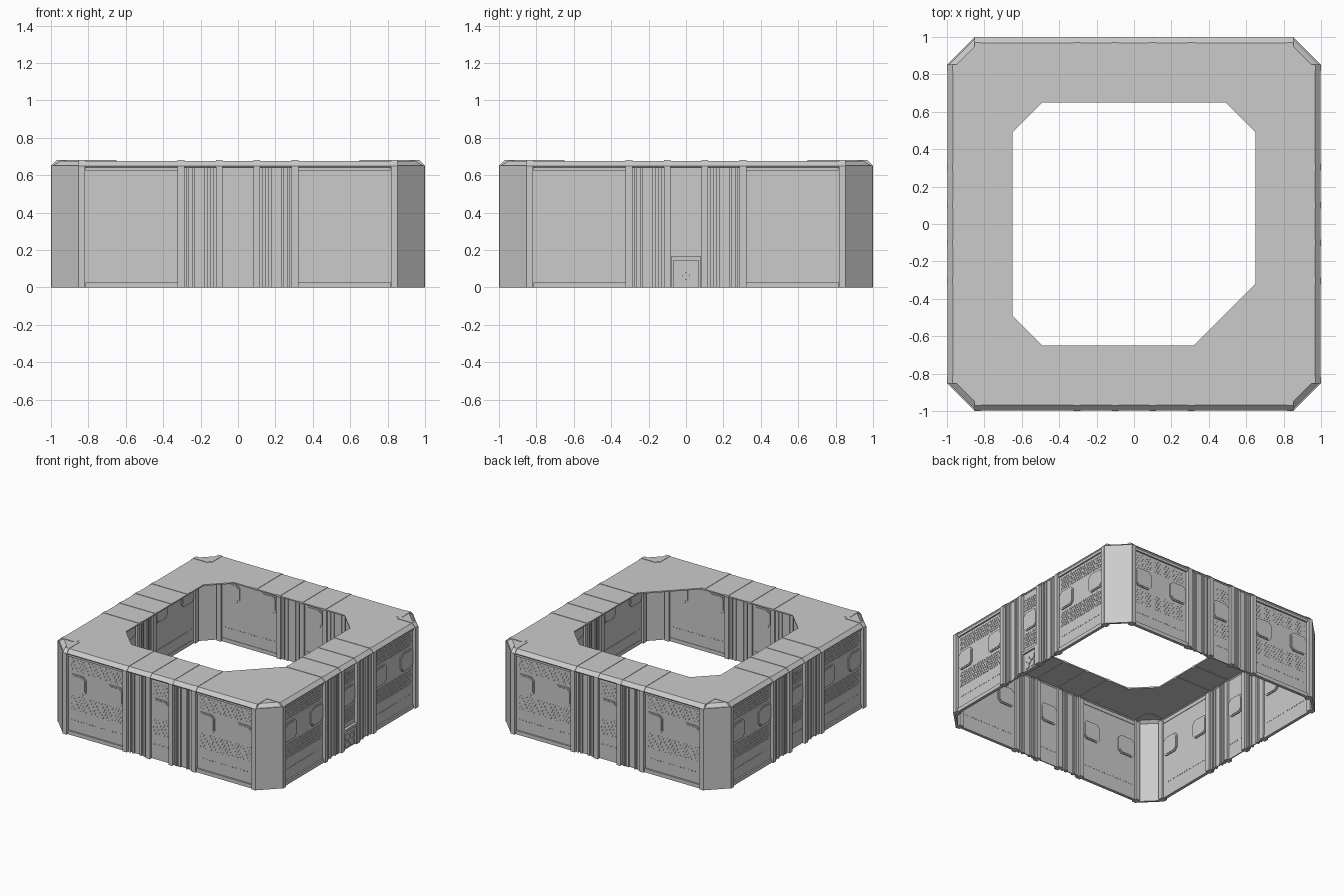
import bpy, bmesh, math
from mathutils import Matrix

if "Cube" in bpy.data.objects:
    bpy.data.objects.remove(bpy.data.objects["Cube"])


def material(name, v):
    m = bpy.data.materials.new(name)
    m.use_nodes = True
    m.diffuse_color = (v, v, v, 1)
    m.node_tree.nodes["Principled BSDF"].inputs["Base Color"].default_value = (v, v, v, 1)
    return m


GREY = material("concrete grey", 0.6)
WALL = 0.975   # distance of the wall face from the centre
TOP = 0.68


def finish(bm, name):
    bmesh.ops.recalc_face_normals(bm, faces=bm.faces)
    me = bpy.data.meshes.new(name)
    bm.to_mesh(me)
    bm.free()
    me.materials.append(GREY)
    ob = bpy.data.objects.new(name, me)
    bpy.context.collection.objects.link(ob)
    return ob


def extrude(bm, pts, vec):
    """Closed prism from a planar outline."""
    f = bm.faces.new([bm.verts.new(p) for p in pts])
    new = bmesh.ops.extrude_face_region(bm, geom=[f], use_keep_orig=True)["geom"]
    bmesh.ops.translate(bm, vec=vec, verts=[g for g in new if isinstance(g, bmesh.types.BMVert)])


def box(bm, x0, x1, d0, d1, z0, z1):
    """Box on the front side; d is the distance outward from the centre."""
    extrude(bm, [(x0, -d0, z0), (x1, -d0, z0), (x1, -d0, z1), (x0, -d0, z1)], (0, d0 - d1, 0))


def plate(bm, x, z, w, h, cut, d0, d1):
    """Upright plate with cut corners."""
    a, b = w / 2, h / 2
    pts = [(-a + cut, -b), (a - cut, -b), (a, -b + cut), (a, b - cut),
           (a - cut, b), (-a + cut, b), (-a, b - cut), (-a, -b + cut)]
    extrude(bm, [(x + p, -d0, z + q) for p, q in pts], (0, d0 - d1, 0))


def rib(bm, x, end, w=0.036):
    """Post that folds over the eave and runs along the roof."""
    pts = [(1, 0), (1, 0.65), (0.97, TOP), (end, TOP), (end, 0.664),
           (0.96, 0.664), (0.95, 0.65), (0.95, 0)]
    extrude(bm, [(x - w / 2, -d, z) for d, z in pts], (w, 0, 0))


def four_sides(name, build):
    """Build a part on the front and repeat it round the ring."""
    bm = bmesh.new()
    build(bm)
    src = list(bm.verts) + list(bm.edges) + list(bm.faces)
    for k in range(1, 4):
        new = bmesh.ops.duplicate(bm, geom=src)["geom"]
        bmesh.ops.rotate(bm, cent=(0, 0, 0), matrix=Matrix.Rotation(k * math.pi / 2, 3, "Z"),
                         verts=[g for g in new if isinstance(g, bmesh.types.BMVert)])
    return finish(bm, name)


# Roof ring with bevelled eave and cut-cornered courtyard opening
def octagon(bm, r, cuts, z):
    pts = []
    for (sx, sy), c in zip([(-1, -1), (1, -1), (1, 1), (-1, 1)], cuts):
        ends = [(sx * r, sy * (r - c), z), (sx * (r - c), sy * r, z)]
        pts += ends if sx == sy else ends[::-1]
    return [bm.verts.new(p) for p in pts]


bm = bmesh.new()
loops = [octagon(bm, 0.996, [0.148] * 4, 0.65),
         octagon(bm, 0.968, [0.136] * 4, 0.677),
         octagon(bm, 0.65, [0.16, 0.33, 0.16, 0.16], 0.677)]
for a, b in zip(loops, loops[1:]):
    for i in range(8):
        j = (i + 1) % 8
        bm.faces.new((a[i], a[j], b[j], b[i]))
roof = finish(bm, "roof_ring")
solid = roof.modifiers.new("thickness", "SOLIDIFY")
solid.thickness = 0.01


# Wall sheets with a sill and a head rail
def walls(bm):
    box(bm, -0.85, 0.85, WALL - 0.008, WALL, 0, 0.655)
    for s in (-1, 1):
        for x0, x1 in ((0.32, 0.815),):
            a, b = sorted((s * x0, s * x1))
            box(bm, a, b, WALL - 0.012, WALL + 0.012, 0, 0.03)
            box(bm, a, b, WALL - 0.012, WALL + 0.012, 0.625, 0.655)


four_sides("wall_panels", walls)


# Diagonal corner walls
def corner(bm):
    t = 0.012
    extrude(bm, [(0.85, -1, 0), (1, -0.85, 0), (1 - t, -0.85 + t, 0), (0.85 - t, -1 + t, 0)],
            (0, 0, 0.652))


four_sides("corner_walls", corner)


# Ribs, corner posts and fluted strips between the ribs
def ribs(bm):
    for s in (-1, 1):
        for x in (0.1, 0.305):
            rib(bm, s * x, 0.65)
        rib(bm, s * 0.836, 0.84)


def flutes(bm):
    for s in (-1, 1):
        for x in (0.14, 0.172, 0.237, 0.27):
            box(bm, s * x - 0.008, s * x + 0.008, WALL - 0.016, WALL + 0.012, 0, 0.655)


four_sides("ribs", ribs)
four_sides("fluted_strips", flutes)


# Windows, seen on both faces of the wall
def windows(bm):
    for x in (-0.735, -0.405, 0, 0.405, 0.735):
        plate(bm, x, 0.415, 0.15, 0.15, 0.025, WALL - 0.016, WALL + 0.008)
        plate(bm, x, 0.415, 0.13, 0.13, 0.02, WALL - 0.02, WALL + 0.011)


four_sides("windows", windows)


# Shallow tread pattern above and below the windows, plus a row of small studs
def tread(bm):
    for x0, x1 in ((-0.8, -0.34), (-0.075, 0.075), (0.34, 0.8)):
        n = round((x1 - x0) / 0.025)
        for z0, rows in ((0.2, 6), (0.51, 5)):
            for r in range(rows):
                for i in range(n):
                    x = x0 + (i + 0.25 + 0.5 * (r % 2)) * (x1 - x0) / n
                    z = z0 + r * 0.021
                    extrude(bm, [(x - 0.008, 0.008 - WALL, z), (x - 0.002, 0.008 - WALL, z),
                                 (x + 0.008, 0.008 - WALL, z + 0.014),
                                 (x + 0.002, 0.008 - WALL, z + 0.014)], (0, -0.011, 0))
        for i in range(n):
            x = x0 + (i + 0.5) * (x1 - x0) / n
            box(bm, x - 0.004, x + 0.004, WALL - 0.011, WALL + 0.003, 0.115, 0.122)


four_sides("tread_pattern", tread)

# Entrance on the +x side
bm = bmesh.new()
plate(bm, 0, 0.0825, 0.16, 0.165, 0.004, WALL - 0.02, 0.985)
for s in (-1, 1):
    box(bm, s * 0.074 - 0.006, s * 0.074 + 0.006, WALL, 0.998, 0, 0.165)
    for z in (0.035, 0.092):
        plate(bm, s * 0.029, z, 0.046, 0.045, 0.012, WALL, 0.991)
box(bm, -0.08, 0.08, WALL, 0.998, 0.145, 0.165)
plate(bm, 0, 0.063, 0.04, 0.04, 0.012, WALL, 0.995)
bmesh.ops.rotate(bm, cent=(0, 0, 0), matrix=Matrix.Rotation(math.pi / 2, 3, "Z"), verts=bm.verts)
finish(bm, "entrance_door")
